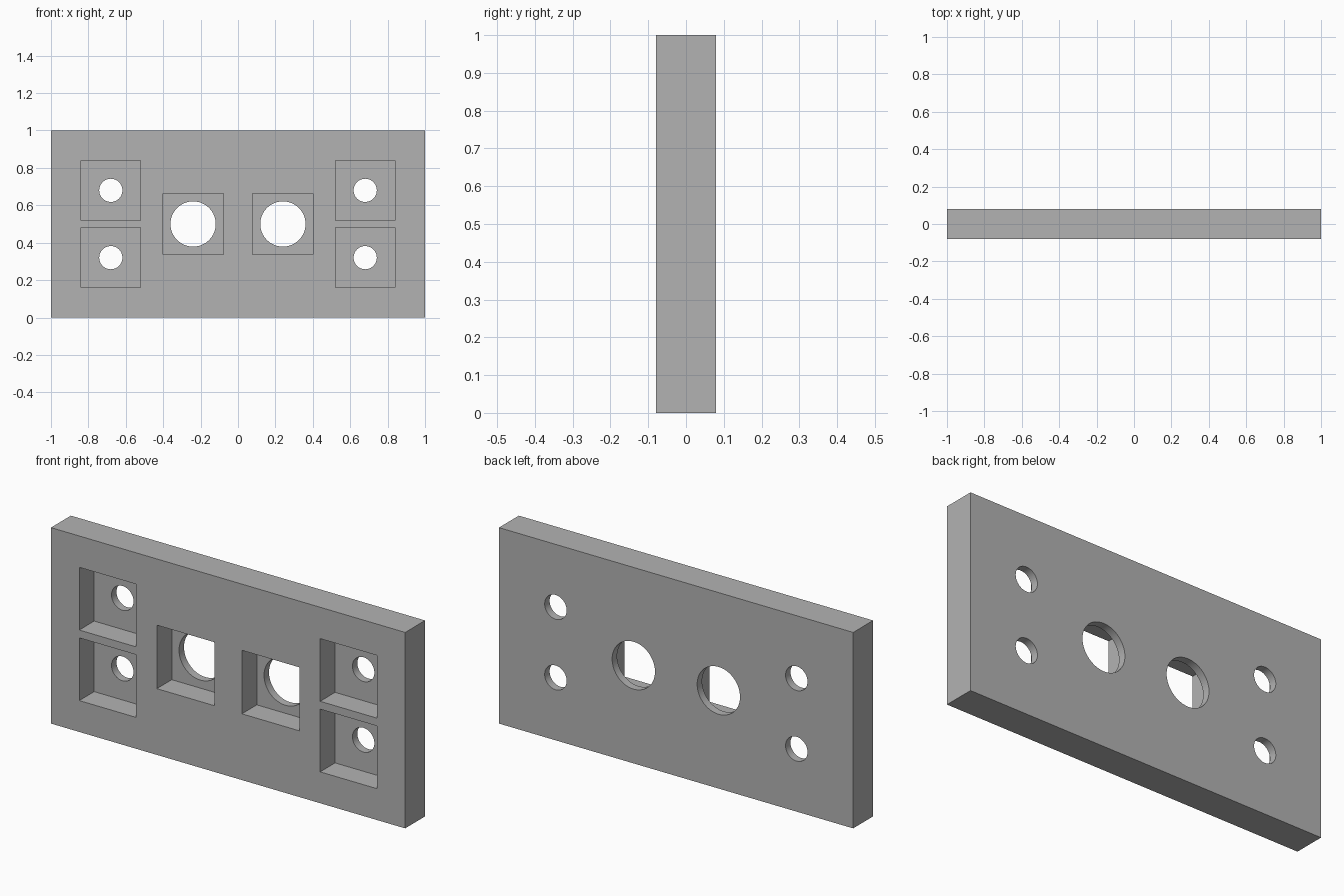
import bpy
from mathutils import Matrix
from math import pi, radians

if "Cube" in bpy.data.objects:
    bpy.data.objects.remove(bpy.data.objects["Cube"], do_unlink=True)

THICK = 0.16      # plate thickness
DEPTH = 0.12      # pocket depth from the front face

grey = bpy.data.materials.new("plain grey")
grey.use_nodes = True
colour = (0.45, 0.45, 0.45, 1)
grey.diffuse_color = colour
grey.node_tree.nodes["Principled BSDF"].inputs["Base Color"].default_value = colour


def box(name, centre, size):
    bpy.ops.mesh.primitive_cube_add(size=1, location=centre)
    ob = bpy.context.object
    ob.name = name
    ob.data.transform(Matrix.Diagonal((*size, 1)))
    ob.data.materials.append(grey)
    return ob


def cylinder(name, centre, radius, length):
    bpy.ops.mesh.primitive_cylinder_add(vertices=64, radius=radius, depth=length, location=centre)
    ob = bpy.context.object
    ob.name = name
    ob.data.transform(Matrix.Rotation(pi / 2, 4, "X"))
    ob.data.materials.append(grey)
    return ob


def cut(target, cutter):
    mod = target.modifiers.new(cutter.name, "BOOLEAN")
    mod.operation = "DIFFERENCE"
    mod.solver = "EXACT"
    mod.object = cutter
    bpy.context.view_layer.objects.active = target
    bpy.ops.object.modifier_apply(modifier=mod.name)
    bpy.data.objects.remove(cutter, do_unlink=True)


# Mounting plate
plate = box("mounting_plate", (0, 0, 0.5), (2, THICK, 1))

# Square pockets in the front, each with a round hole through to the back:
# x, z, pocket width, hole radius, mirrored left and right
sockets = [
    (0.68, 0.68, 0.32, 0.062),
    (0.68, 0.32, 0.32, 0.062),
    (0.24, 0.50, 0.324, 0.121),
]
for x, z, width, radius in sockets:
    for side in (-1, 1):
        # The pocket cutter starts in front of the plate and ends at the pocket floor
        cut(plate, box("pocket", (side * x, -THICK / 2, z), (width, DEPTH * 2, width)))
        cut(plate, cylinder("hole", (side * x, 0, z), radius, THICK * 2))

# Smooth hole walls, sharp edges elsewhere
bpy.ops.object.select_all(action="DESELECT")
plate.select_set(True)
bpy.context.view_layer.objects.active = plate
bpy.ops.object.shade_smooth_by_angle(angle=radians(30))
